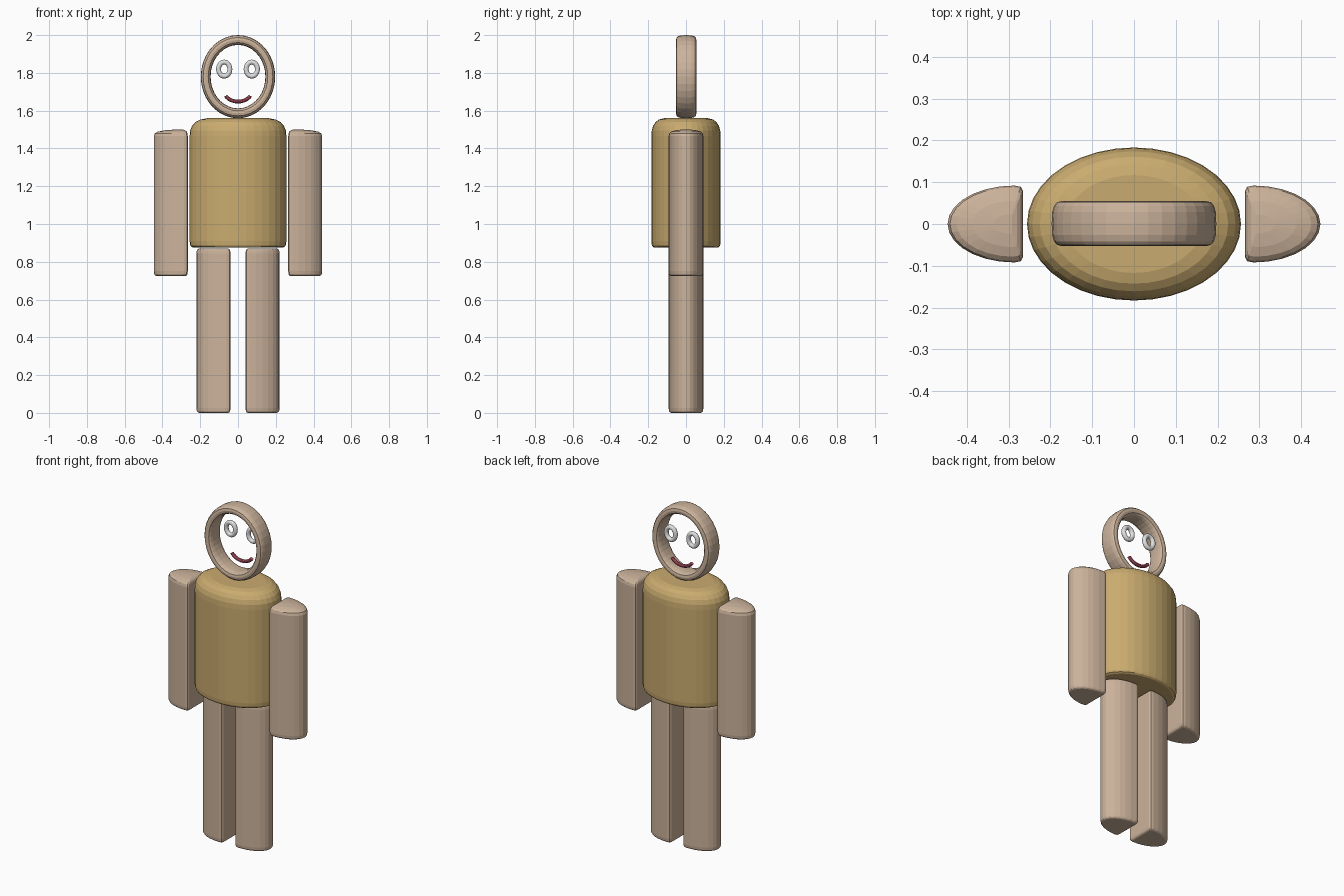
import bpy, bmesh
from math import sin, cos, pi, copysign

cube = bpy.data.objects.get("Cube")
if cube:
    bpy.data.objects.remove(cube, do_unlink=True)


def material(name, rgb):
    m = bpy.data.materials.new(name)
    m.use_nodes = True
    m.diffuse_color = (*rgb, 1)
    m.node_tree.nodes["Principled BSDF"].inputs["Base Color"].default_value = (*rgb, 1)
    return m


skin = material("tan skin", (0.60, 0.45, 0.33))
shirt = material("mustard shirt", (0.59, 0.41, 0.16))
white = material("eye white", (0.75, 0.75, 0.75))
pink = material("mouth pink", (0.60, 0.11, 0.17))


def loft(name, rings, mat, closed=False):
    """Skin a list of point rings; cap the ends, or join them if closed."""
    bm = bmesh.new()
    loops = [[bm.verts.new(p) for p in ring] for ring in rings]
    pairs = list(zip(loops, loops[1:]))
    if closed:
        pairs.append((loops[-1], loops[0]))
    else:
        bm.faces.new(loops[0])
        bm.faces.new(loops[-1])
    for a, b in pairs:
        for i in range(len(a)):
            j = (i + 1) % len(a)
            bm.faces.new((a[i], a[j], b[j], b[i]))
    bmesh.ops.recalc_face_normals(bm, faces=bm.faces)
    me = bpy.data.meshes.new(name)
    bm.to_mesh(me)
    bm.free()
    me.materials.append(mat)
    ob = bpy.data.objects.new(name, me)
    bpy.context.collection.objects.link(ob)
    return ob


def turn(n):
    return [2 * pi * i / n for i in range(n)]


# Torso: oval column, softly rounded shoulders and a tight lower edge
torso_profile = [(0.92, 0.875), (0.97, 0.881), (0.99, 0.89), (1, 0.91), (1, 1.465),
                 (0.99, 1.495), (0.95, 1.52), (0.88, 1.54), (0.78, 1.553), (0.64, 1.56)]
loft("torso", [[(0.256 * s * cos(a), 0.183 * s * sin(a), z) for a in turn(36)]
               for s, z in torso_profile], shirt)


# Limbs: D-shaped section with the flat side facing inward
def limb(name, side, inner, levels):
    outline = [(0.005, -0.089), (0, -0.08), (0, 0.08), (0.005, 0.089)]
    arc = [pi / 2 - pi * i / 14 for i in range(15)]
    outline += [(0.02 + 0.16 * cos(a), 0.092 * sin(a)) for a in arc]
    rings = [[(side * (inner + c + (x - c) * s), y * s, z) for x, y in outline]
             for s, z, c in levels]
    loft(name, rings, skin)


mid, crown = 0.08, 0.035
base = [(0.86, 0, mid), (0.94, 0.004, mid), (0.98, 0.011, mid), (1, 0.025, mid)]
leg = base + [(s, 0.87 - z, c) for s, z, c in reversed(base)]
arm = [(s, z + 0.725, c) for s, z, c in base]
arm += [(1, 1.465, crown), (0.96, 1.48, crown), (0.85, 1.489, crown),
        (0.6, 1.496, crown), (0.25, 1.5, crown)]
for side, word in ((1, "left"), (-1, "right")):
    limb(word + "_leg", side, 0.04, leg)
    limb(word + "_arm", side, 0.266, arm)


# Oval hoops: a section (radial, depth) swept around an ellipse
def hoop(name, x, y, z, rx, rz, thick, depth, power, n, mat):
    def soft(v):
        return copysign(abs(v) ** power, v)
    rings = []
    for a in turn(n):
        rings.append([(x + (rx + thick * soft(cos(t))) * cos(a),
                       y + depth * soft(sin(t)),
                       z + (rz + thick * soft(cos(t))) * sin(a)) for t in turn(16)])
    loft(name, rings, mat, closed=True)


hoop("head_ring", 0, 0.001, 1.78, 0.171, 0.194, 0.026, 0.054, 0.7, 36, skin)
for side, word in ((1, "left"), (-1, "right")):
    hoop(word + "_eye", side * 0.073, 0.037, 1.82, 0.03, 0.037, 0.013, 0.013, 1, 24, white)

# Mouth: smiling arc of round tube
mouth = []
for i in range(17):
    a = pi * (1.17 + 0.66 * i / 16)
    mouth.append([((0.076 + 0.01 * cos(t)) * cos(a), 0.037 + 0.01 * sin(t),
                   1.71 + (0.062 + 0.01 * cos(t)) * sin(a)) for t in turn(10)])
loft("mouth", mouth, pink)
